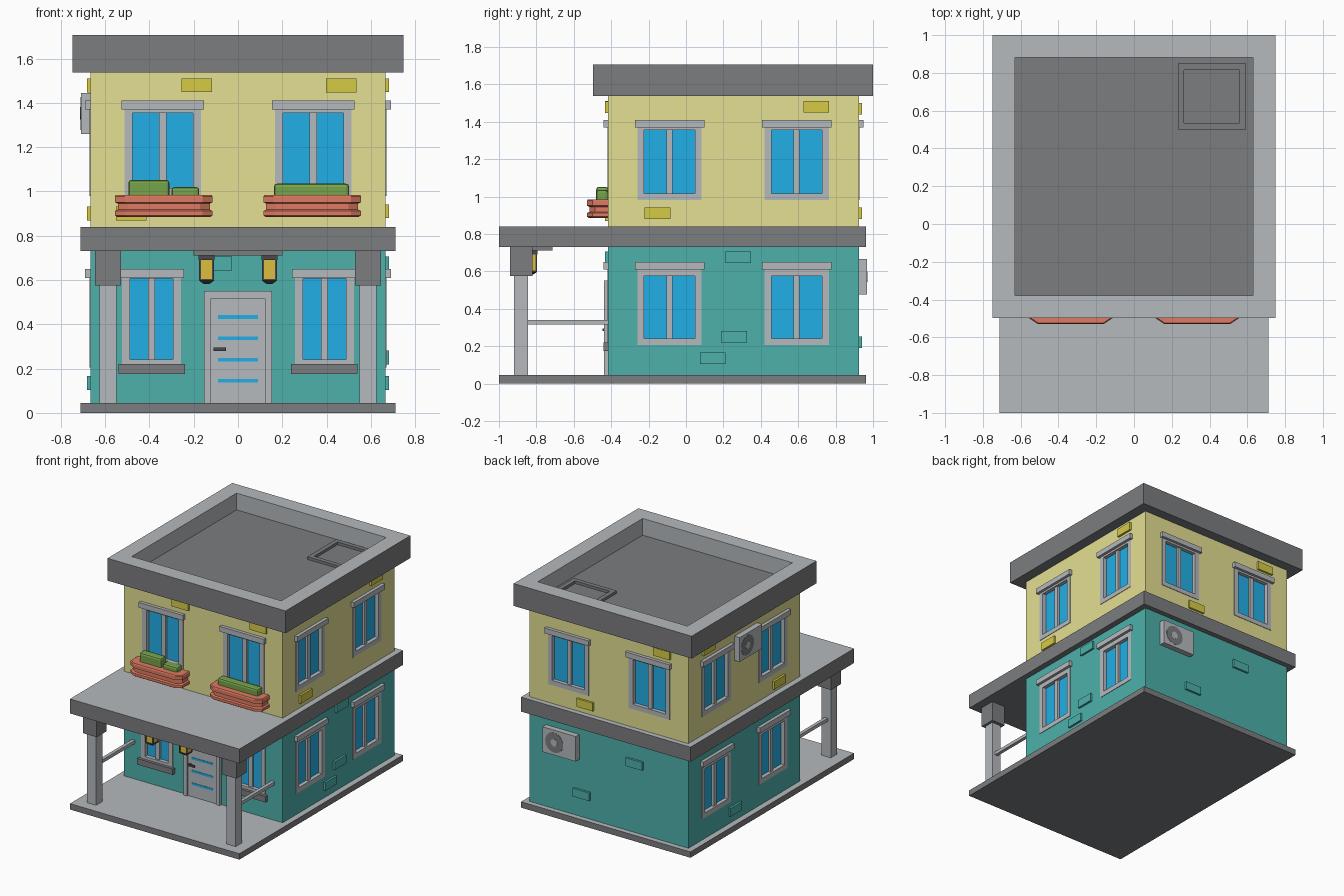
import bpy, bmesh, math
from mathutils import Matrix, Vector

if "Cube" in bpy.data.objects:
    bpy.data.objects.remove(bpy.data.objects["Cube"])


def material(name, r, g, b):
    m = bpy.data.materials.new(name)
    lin = [((c / 255 + 0.055) / 1.055) ** 2.4 for c in (r, g, b)]
    m.diffuse_color = (*lin, 1)
    m.use_nodes = True
    m.node_tree.nodes["Principled BSDF"].inputs["Base Color"].default_value = m.diffuse_color
    return m


TEAL = material("teal wall", 77, 177, 171)
CREAM = material("cream yellow wall", 228, 224, 147)
BLUE = material("blue glass", 34, 175, 230)
DARK = material("dark grey", 124, 125, 127)
LIGHT = material("light grey", 182, 186, 189)
CLAY = material("terracotta", 222, 123, 98)
GREEN = material("leaf green", 118, 163, 74)
OCHRE = material("ochre brick", 214, 203, 70)
IRON = material("dark iron", 74, 74, 76)
LAMP = material("lamp yellow", 222, 190, 62)

X, Y0, Y1 = 0.667, -0.416, 0.924      # wall planes


def finish(name, bm, *mats):
    bmesh.ops.recalc_face_normals(bm, faces=bm.faces)
    me = bpy.data.meshes.new(name)
    bm.to_mesh(me)
    bm.free()
    for m in mats:
        me.materials.append(m)
    ob = bpy.data.objects.new(name, me)
    bpy.context.collection.objects.link(ob)
    return ob


def add_box(bm, b):
    x0, x1, y0, y1, z0, z1 = b
    mat = Matrix.Translation(((x0 + x1) / 2, (y0 + y1) / 2, (z0 + z1) / 2)) @ \
        Matrix.Diagonal((x1 - x0, y1 - y0, z1 - z0, 1))
    bmesh.ops.create_cube(bm, size=1, matrix=mat)


def solid(name, boxes, mat, bevel=0):
    bm = bmesh.new()
    for b in boxes:
        add_box(bm, b)
    if bevel:
        bmesh.ops.bevel(bm, geom=bm.edges[:], offset=bevel, segments=2, affect='EDGES', profile=0.5)
    return finish(name, bm, mat)


def on_wall(wall, u0, u1, d0, d1, z0, z1):
    """Box given along a wall (u), outward from it (d) and in height."""
    if wall == "front":
        return (u0, u1, Y0 - d1, Y0 - d0, z0, z1)
    if wall == "back":
        return (u0, u1, Y1 + d0, Y1 + d1, z0, z1)
    if wall == "right":
        return (X + d0, X + d1, u0, u1, z0, z1)
    return (-X - d1, -X - d0, u0, u1, z0, z1)


def slab(name, b):
    """Dark slab with a light upper surface."""
    bm = bmesh.new()
    add_box(bm, b)
    bm.normal_update()
    for f in bm.faces:
        f.material_index = int(f.normal.z > 0.5)
    return finish(name, bm, DARK, LIGHT)


# Slabs
slab("base_slab", (-0.712, 0.712, -1, 0.963, 0, 0.045))
slab("porch_roof_slab", (-0.712, 0.712, -1, 0.963, 0.73, 0.84))

# Flat roof with sunken deck behind the parapet
DECK = 1.58
bm = bmesh.new()
add_box(bm, (-0.748, 0.748, -0.497, 1.0, 1.537, 1.707))
bm.normal_update()
top = next(f for f in bm.faces if f.normal.z > 0.5)
top.material_index = 1
bmesh.ops.inset_region(bm, faces=[top], thickness=0.119, use_even_offset=True)
deck = bmesh.ops.extrude_face_region(bm, geom=[top])
bmesh.ops.translate(bm, verts=[g for g in deck["geom"] if isinstance(g, bmesh.types.BMVert)],
                    vec=(0, 0, DECK - 1.707))
if top.is_valid:
    bmesh.ops.delete(bm, geom=[top], context='FACES_ONLY')
for f in bm.faces:
    c = f.calc_center_median()
    inner = abs(c.x) < 0.64 and -0.39 < c.y < 0.89
    if inner and abs(c.z - DECK) < 0.01:
        f.material_index = 0
    elif inner and 1.6 < c.z < 1.7:
        f.material_index = 1
finish("roof", bm, DARK, LIGHT)


def ring(x0, x1, y0, y1, w, z0, z1):
    return [(x0, x1, y0, y0 + w, z0, z1), (x0, x1, y1 - w, y1, z0, z1),
            (x0, x0 + w, y0 + w, y1 - w, z0, z1), (x1 - w, x1, y0 + w, y1 - w, z0, z1)]


solid("roof_hatch_frame", ring(0.232, 0.592, 0.5, 0.85, 0.034, DECK, DECK + 0.02), DARK)

# Windows: wall, centre, half width, bottom, top of glass, top of frame
windows = []
for u in (-0.34, 0.34):
    windows += [(w, u, 0.172, 0.98, 1.355, 1.38) for w in ("front", "back")]
for u in (-0.088, 0.592):
    for w in ("right", "left"):
        windows += [(w, u, 0.172, 0.98, 1.355, 1.38), (w, u, 0.172, 0.205, 0.575, 0.62)]
windows += [("front", u, 0.133, 0.205, 0.608, 0.62) for u in (-0.39, 0.39)]

cuts = []
for wall, u, h, z0, zg, z1 in windows:
    def part(a, b, d0, d1, e, f):
        return on_wall(wall, u + a, u + b, d0, d1, e, f)
    t = 0.036                                   # frame bar width
    cuts.append(part(-h + 0.01, h - 0.01, -0.05, 0.05, z0 + 0.01, z1 - 0.005))
    solid(wall + "_window_frame", [
        part(-h, -h + t, -0.04, 0.004, z0, z1), part(h - t, h, -0.04, 0.004, z0, z1),
        part(-h + t, h - t, -0.04, 0.004, z0, z0 + t),
        part(-h + t, h - t, -0.04, 0.004, zg, z1),
        part(-0.016, 0.016, -0.04, -0.008, z0 + t, zg)], LIGHT)
    solid(wall + "_window_glass", [part(-h + t, h - t, -0.035, -0.025, z0 + t, zg)], BLUE)
    solid(wall + "_window_lintel", [part(-h - 0.014, h + 0.014, 0, 0.025, z1 - 0.01, z1 + 0.03)], LIGHT)
    if wall == "front" and z0 < 0.5:
        solid("window_sill", [part(-h - 0.017, h + 0.017, 0, 0.025, 0.175, 0.22)], DARK)

# House walls with window openings cut through
cutter = solid("window_cutter", cuts, DARK)
cutter.hide_render = True
for name, z0, z1, mat in (("ground_floor_walls", 0.045, 0.73, TEAL),
                          ("upper_floor_walls", 0.84, 1.537, CREAM)):
    body = solid(name, [(-X, X, Y0, Y1, z0, z1)], mat)
    mod = body.modifiers.new("openings", 'BOOLEAN')
    mod.operation, mod.solver, mod.object = 'DIFFERENCE', 'EXACT', cutter
    bpy.context.view_layer.objects.active = body
    bpy.ops.object.modifier_apply(modifier=mod.name)
bpy.data.objects.remove(cutter)

# Raised bricks: wall, centre along wall, centre height
for wall, u, z in [("front", -0.187, 1.48), ("front", 0.467, 1.478), ("front", -0.483, 0.9),
                   ("front", -0.097, 0.675), ("right", 0.696, 1.48), ("right", -0.153, 0.91),
                   ("right", 0.279, 0.675), ("right", 0.256, 0.25), ("right", 0.143, 0.135),
                   ("left", 0.69, 1.478), ("left", -0.155, 0.9), ("left", 0.37, 0.135),
                   ("back", -0.45, 1.47), ("back", 0.195, 0.91), ("back", -0.22, 0.57),
                   ("back", 0.225, 0.22)]:
    solid(wall + "_brick", [on_wall(wall, u - 0.069, u + 0.069, -0.01, 0.016, z - 0.031, z + 0.031)],
          OCHRE if z > 0.8 else TEAL)

# Door
solid("door_frame", [on_wall("front", *p) for p in (
    (-0.153, -0.122, 0, 0.022, 0.045, 0.55), (0.122, 0.153, 0, 0.022, 0.045, 0.55),
    (-0.122, 0.122, 0, 0.022, 0.516, 0.55))], LIGHT)
solid("door", [on_wall("front", -0.122, 0.122, 0, 0.01, 0.045, 0.516)], LIGHT)
solid("door_glass_strips", [on_wall("front", -0.09, 0.09, 0.008, 0.013, z - 0.008, z + 0.008)
                            for z in (0.145, 0.24, 0.338, 0.433)], BLUE)
solid("door_handle", [on_wall("front", -0.11, -0.055, 0.022, 0.03, 0.28, 0.295),
                      on_wall("front", -0.108, -0.092, 0.01, 0.022, 0.28, 0.295)], IRON)

# Porch columns, rails and lamps
for s in (-1, 1):
    c = s * 0.587
    solid("column", [(c - 0.038, c + 0.038, -0.92, -0.845, 0.045, 0.575)], LIGHT)
    solid("column_capital", [(c - 0.058, c + 0.058, -0.94, -0.82, 0.575, 0.73)], DARK)
    solid("porch_rail", [(c - 0.013, c + 0.013, -0.845, Y0, 0.315, 0.34)], LIGHT)
    l, y = s * 0.142, -0.83
    solid("lamp_glass", [(l - 0.029, l + 0.029, y - 0.029, y + 0.029, 0.605, 0.69)], LAMP)
    solid("lamp_cage", [(l - 0.036, l + 0.036, y - 0.036, y + 0.036, 0.69, 0.712),
                        (l - 0.034, l + 0.034, y - 0.034, y + 0.034, 0.597, 0.605)] +
          [(l + a - 0.004, l + a + 0.004, y + b - 0.004, y + b + 0.004, 0.604, 0.692)
           for a in (-0.029, 0.029) for b in (-0.029, 0.029)], IRON)
    bm = bmesh.new()
    bmesh.ops.create_cone(bm, cap_ends=True, segments=4, radius1=0.02, radius2=0.047, depth=0.014,
                          matrix=Matrix.Translation((l, y, 0.59)) @ Matrix.Rotation(math.pi / 4, 4, 'Z'))
    finish("lamp_tip", bm, IRON)
solid("lamp_mount", [(-0.2, 0.2, -0.94, -0.715, 0.71, 0.73)], DARK)

# Planters: chamfered outline stacked through a ribbed profile
for s in (-1, 1):
    bm = bmesh.new()
    prev = None
    for z, o in ((0.885, 0.01), (0.892, 0), (0.912, 0), (0.918, 0.012), (0.945, 0.012),
                 (0.951, 0), (0.978, 0), (0.985, 0.004)):
        w, d = 0.22 - o, 0.113 - o
        loop = [bm.verts.new((s * 0.335 + x, Y0 - y, z)) for x, y in
                ((-w, 0), (-w, d - 0.03), (-w + 0.045, d), (w - 0.045, d), (w, d - 0.03), (w, 0))]
        if prev:
            for i in range(6):
                bm.faces.new((prev[i], prev[(i + 1) % 6], loop[(i + 1) % 6], loop[i]))
        else:
            bm.faces.new(loop)
        prev = loop
    bm.faces.new(prev)
    finish("planter", bm, CLAY)
for x0, x1, z1 in ((-0.495, -0.31, 1.052), (-0.3, -0.175, 1.02), (0.162, 0.502, 1.035)):
    solid("planter_bush", [(x0, x1, -0.48, Y0, 0.97, z1)], GREEN, bevel=0.014)

# Air conditioners with a round fan on the front
for wall, u0, u1, z0, z1, fu in (("back", 0.25, 0.53, 0.475, 0.665, 0.43),
                                 ("left", 0.1, 0.37, 1.26, 1.445, 0.275)):
    solid("air_conditioner", [on_wall(wall, u0, u1, 0, 0.043, z0, z1)], LIGHT)
    normal = Vector((0, 1, 0)) if wall == "back" else Vector((-1, 0, 0))
    centre = Vector((fu, Y1, 0)) if wall == "back" else Vector((-X, fu, 0))
    centre.z = (z0 + z1) / 2
    for name, r, d, mat in (("fan_grille", 0.075, 0.042, DARK), ("fan_hub", 0.028, 0.0435, LIGHT)):
        bm = bmesh.new()
        bmesh.ops.create_cone(bm, cap_ends=True, segments=24, radius1=r, radius2=r, depth=0.006,
                              matrix=Matrix.Translation(centre + normal * d) @
                              normal.to_track_quat('Z', 'Y').to_matrix().to_4x4())
        finish(name, bm, mat)
